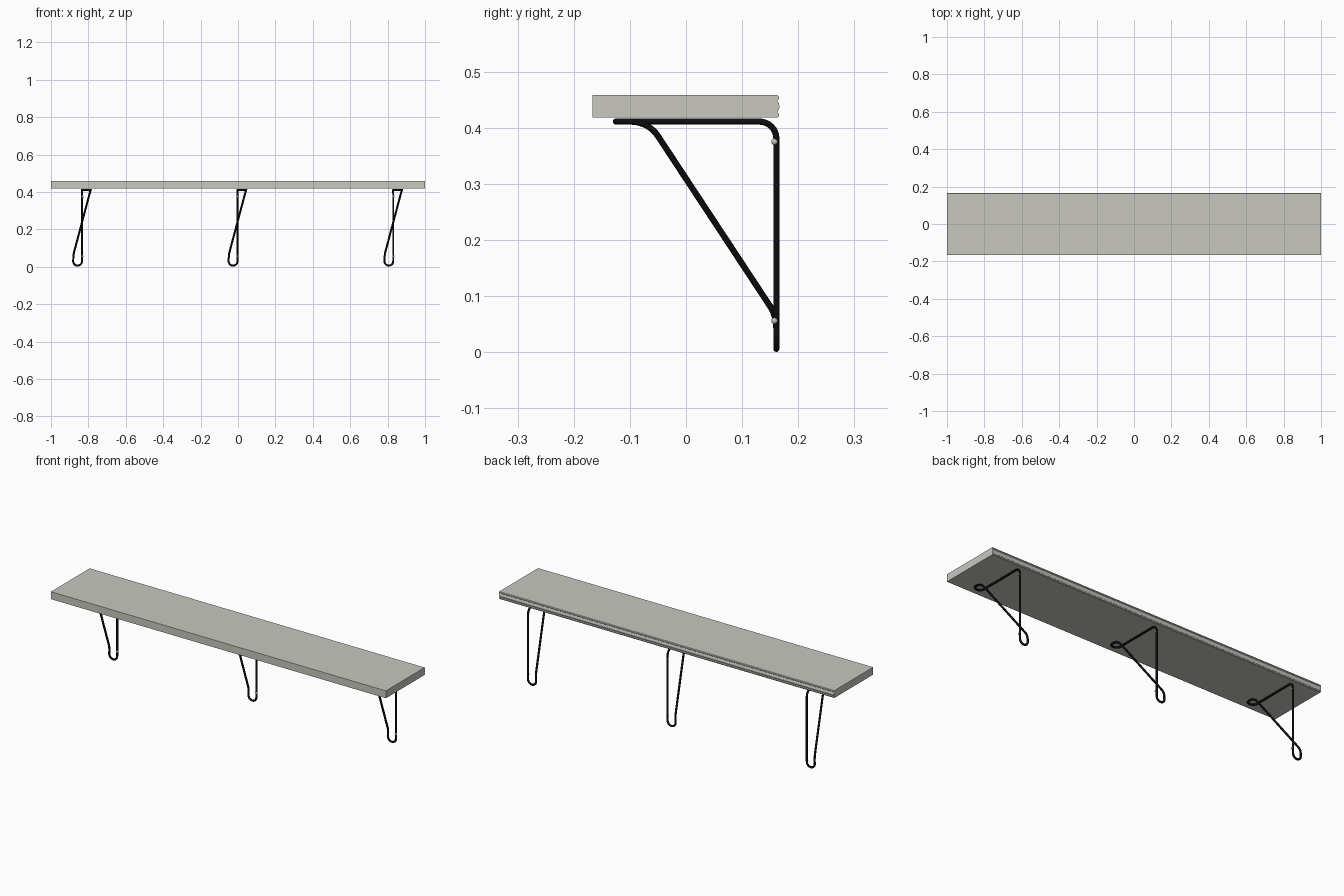
import bpy, bmesh, math
from mathutils import Vector

cube = bpy.data.objects.get("Cube")
if cube:
    bpy.data.objects.remove(cube, do_unlink=True)


def material(name, rgb, rough=0.6):
    m = bpy.data.materials.new(name)
    m.use_nodes = True
    m.diffuse_color = (*rgb, 1)
    bsdf = m.node_tree.nodes["Principled BSDF"]
    bsdf.inputs["Base Color"].default_value = (*rgb, 1)
    bsdf.inputs["Roughness"].default_value = rough
    return m


shelf_mat = material("pale grey board", (0.58, 0.58, 0.53))
rod_mat = material("black metal", (0.004, 0.004, 0.005))
screw_mat = material("light steel", (0.55, 0.55, 0.55))


def add_object(name, bm, mat):
    bmesh.ops.recalc_face_normals(bm, faces=bm.faces)
    mesh = bpy.data.meshes.new(name)
    bm.to_mesh(mesh)
    bm.free()
    mesh.materials.append(mat)
    ob = bpy.data.objects.new(name, mesh)
    bpy.context.collection.objects.link(ob)
    return ob


def fillet(corners, steps=8):
    """Round every corner of a closed path with a true arc."""
    pts = []
    n = len(corners)
    for i, (p, r) in enumerate(corners):
        p = Vector(p)
        a = (Vector(corners[i - 1][0]) - p).normalized()
        b = (Vector(corners[(i + 1) % n][0]) - p).normalized()
        half = a.angle(b) / 2
        centre = p + (a + b).normalized() * (r / math.sin(half))
        t = r / math.tan(half)
        u, v = p + a * t - centre, p + b * t - centre
        sweep = math.pi - 2 * half
        for k in range(steps + 1):
            f = k / steps
            pts.append(centre + (u * math.sin((1 - f) * sweep)
                                 + v * math.sin(f * sweep)) / math.sin(sweep))
    return pts


# Board: side profile with a lightly grooved back edge, extruded along x
top, bottom, back = 0.458, 0.418, 0.167
profile = [(-back, bottom), (0.163, bottom), (0.166, 0.421), (0.166, 0.425),
           (0.163, 0.428), (0.165, 0.432), (0.167, 0.438), (0.165, 0.445),
           (0.163, 0.448), (0.166, 0.451), (0.166, 0.455), (0.163, top),
           (-back, top)]
bm = bmesh.new()
end = bm.faces.new([bm.verts.new((-1, y, z)) for y, z in profile])
grown = bmesh.ops.extrude_face_region(bm, geom=[end])["geom"]
bmesh.ops.translate(bm, vec=(2, 0, 0),
                    verts=[g for g in grown if isinstance(g, bmesh.types.BMVert)])
add_object("shelf_board", bm, shelf_mat)

# Bent rod: wall leg, top arm, front loop, diagonal brace and bottom loop
WALL, ARM, LOW, W, LOOP = 0.161, 0.411, 0.006, 0.048, 0.0235
corners = [((0, WALL, LOW), LOOP), ((0, WALL, ARM), 0.03),
           ((0, -0.125, ARM), LOOP), ((W, -0.125, ARM), LOOP),
           ((W * 0.96, -0.067, ARM), 0.058), ((-W * 0.96, WALL, 0.065), 0.07),
           ((-W, WALL, LOW), LOOP)]
path = fillet(corners)


def bent_rod(name, x):
    cu = bpy.data.curves.new(name, "CURVE")
    cu.dimensions = "3D"
    cu.bevel_depth = 0.0055
    cu.bevel_resolution = 3
    sp = cu.splines.new("POLY")
    sp.points.add(len(path) - 1)
    for point, co in zip(sp.points, path):
        point.co = (co.x + x, co.y, co.z, 1)
    sp.use_cyclic_u = True
    tmp = bpy.data.objects.new(name + "_path", cu)
    mesh = bpy.data.meshes.new_from_object(tmp)
    bpy.data.objects.remove(tmp)
    mesh.name = name
    mesh.materials.clear()
    mesh.materials.append(rod_mat)
    mesh.shade_smooth()
    bpy.context.collection.objects.link(bpy.data.objects.new(name, mesh))


def screw(name, x, z):
    bm = bmesh.new()
    bmesh.ops.create_uvsphere(bm, u_segments=12, v_segments=8, radius=0.006)
    bmesh.ops.translate(bm, vec=(x, 0.158, z), verts=bm.verts)
    add_object(name, bm, screw_mat).data.shade_smooth()


for side, x in (("right", -0.834), ("middle", -0.003), ("left", 0.830)):
    bent_rod(side + "_bracket", x)
    screw(side + "_upper_screw", x + 0.002, 0.375)
    screw(side + "_lower_screw", x + 0.002, 0.056)
